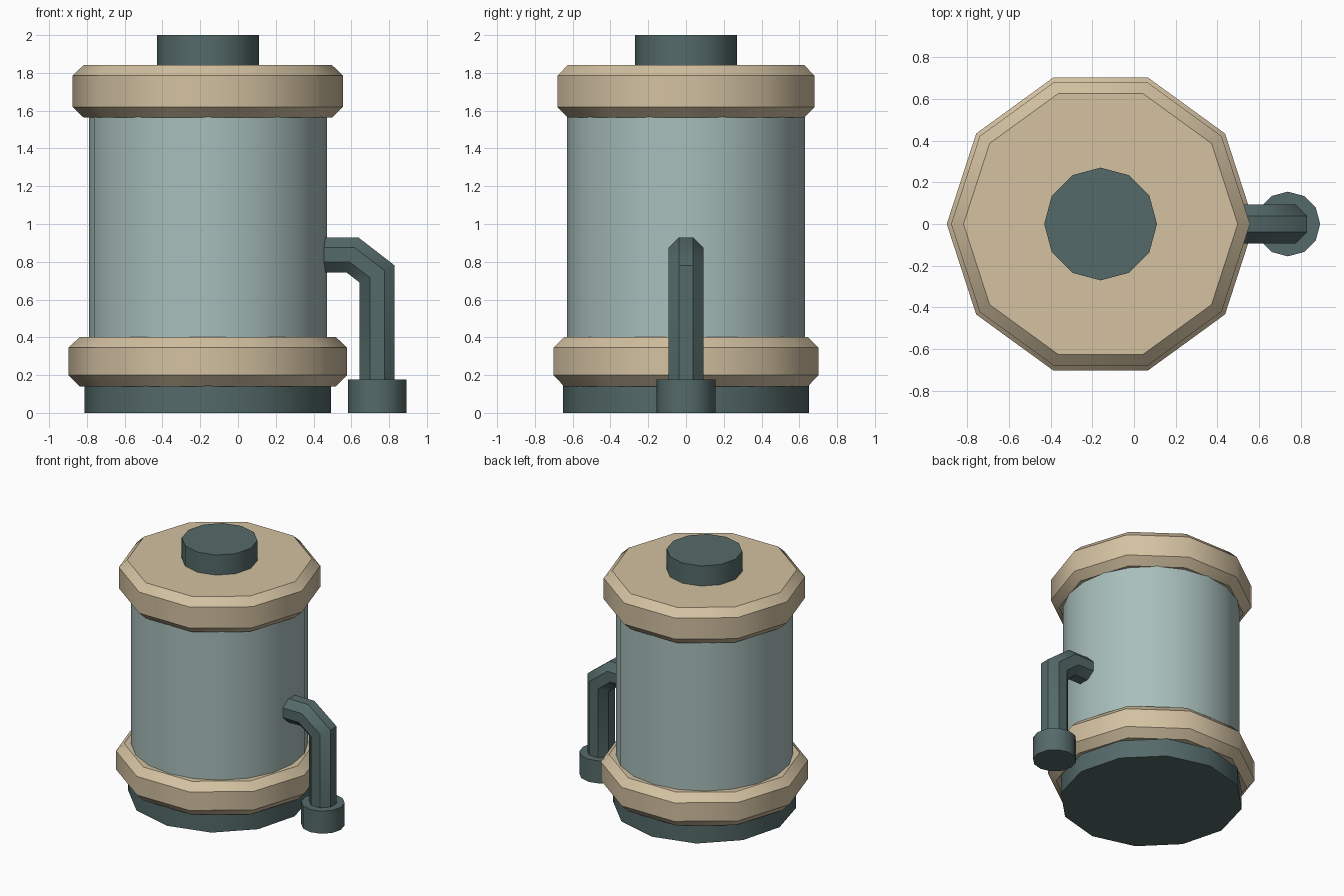
import bpy, bmesh, math
from mathutils import Vector

if "Cube" in bpy.data.objects:
    bpy.data.objects.remove(bpy.data.objects["Cube"])


def material(name, rgb):
    m = bpy.data.materials.new(name)
    lin = [((c / 255 + 0.055) / 1.055) ** 2.4 for c in rgb]
    m.diffuse_color = (*lin, 1)
    m.use_nodes = True
    m.node_tree.nodes["Principled BSDF"].inputs["Base Color"].default_value = m.diffuse_color
    return m


DARK = material("dark_teal", (84, 106, 105))
PALE = material("pale_teal", (168, 191, 187))
SAND = material("sand", (211, 193, 161))
CX = -0.16      # tank axis
PX = 0.737      # pipe axis


def loft(name, rings, mat):
    """Closed solid through a list of equal-length point rings, smooth with sharp edges."""
    bm = bmesh.new()
    loops = [[bm.verts.new(p) for p in r] for r in rings]
    n = len(loops[0])
    for a, b in zip(loops, loops[1:]):
        for i in range(n):
            j = (i + 1) % n
            bm.faces.new((a[i], a[j], b[j], b[i]))
    bm.faces.new(loops[0][::-1])
    bm.faces.new(loops[-1])
    bmesh.ops.recalc_face_normals(bm, faces=bm.faces[:])
    me = bpy.data.meshes.new(name)
    bm.to_mesh(me)
    bm.free()
    me.materials.append(mat)
    ob = bpy.data.objects.new(name, me)
    bpy.context.collection.objects.link(ob)
    bpy.ops.object.select_all(action='DESELECT')
    ob.select_set(True)
    bpy.context.view_layer.objects.active = ob
    bpy.ops.object.shade_smooth_by_angle(angle=math.radians(40))
    return ob


def lathe(name, profile, sides, x, mat):
    """Turned part from (radius, z) points."""
    rings = [[(x + r * math.cos(k * math.tau / sides), r * math.sin(k * math.tau / sides), z)
              for k in range(sides)] for r, z in profile]
    return loft(name, rings, mat)


# Tank, base and top cap
lathe("tank_body", [(0.63, 0.3), (0.63, 1.7)], 20, CX, PALE)
lathe("base", [(0.652, 0), (0.652, 0.145)], 12, CX, DARK)
lathe("top_knob", [(0.27, 1.8), (0.27, 2.0)], 12, CX, DARK)

# Chamfered ten-sided bands
lathe("lower_band", [(0.678, 0.14), (0.737, 0.2), (0.737, 0.345), (0.678, 0.402)], 10, CX, SAND)
lathe("upper_band", [(0.657, 1.563), (0.716, 1.62), (0.716, 1.785), (0.657, 1.842)], 10, CX, SAND)

# Octagonal outlet pipe swept along a mitred path in the xz plane
path = [Vector(p) for p in ((0.42, 0, 0.837), (0.605, 0, 0.837), (PX, 0, 0.735), (PX, 0, 0.1))]
rings = []
R = 0.0925 / math.cos(math.pi / 8)
for i, p in enumerate(path):
    d_in = (p - path[max(i - 1, 0)]).normalized() if i else (path[1] - p).normalized()
    d_out = (path[i + 1] - p).normalized() if i < len(path) - 1 else d_in
    t = (d_in + d_out).normalized()
    side = Vector((-t.z, 0, t.x)) / t.dot(d_in)     # widened at the mitre
    rings.append([p + side * R * math.cos(a) + Vector((0, R * math.sin(a), 0))
                  for a in ((k + 0.5) * math.tau / 8 for k in range(8))])
loft("outlet_pipe", rings, DARK)

# Pipe foot
lathe("pipe_foot", [(0.155, 0), (0.155, 0.177)], 12, PX, DARK)
